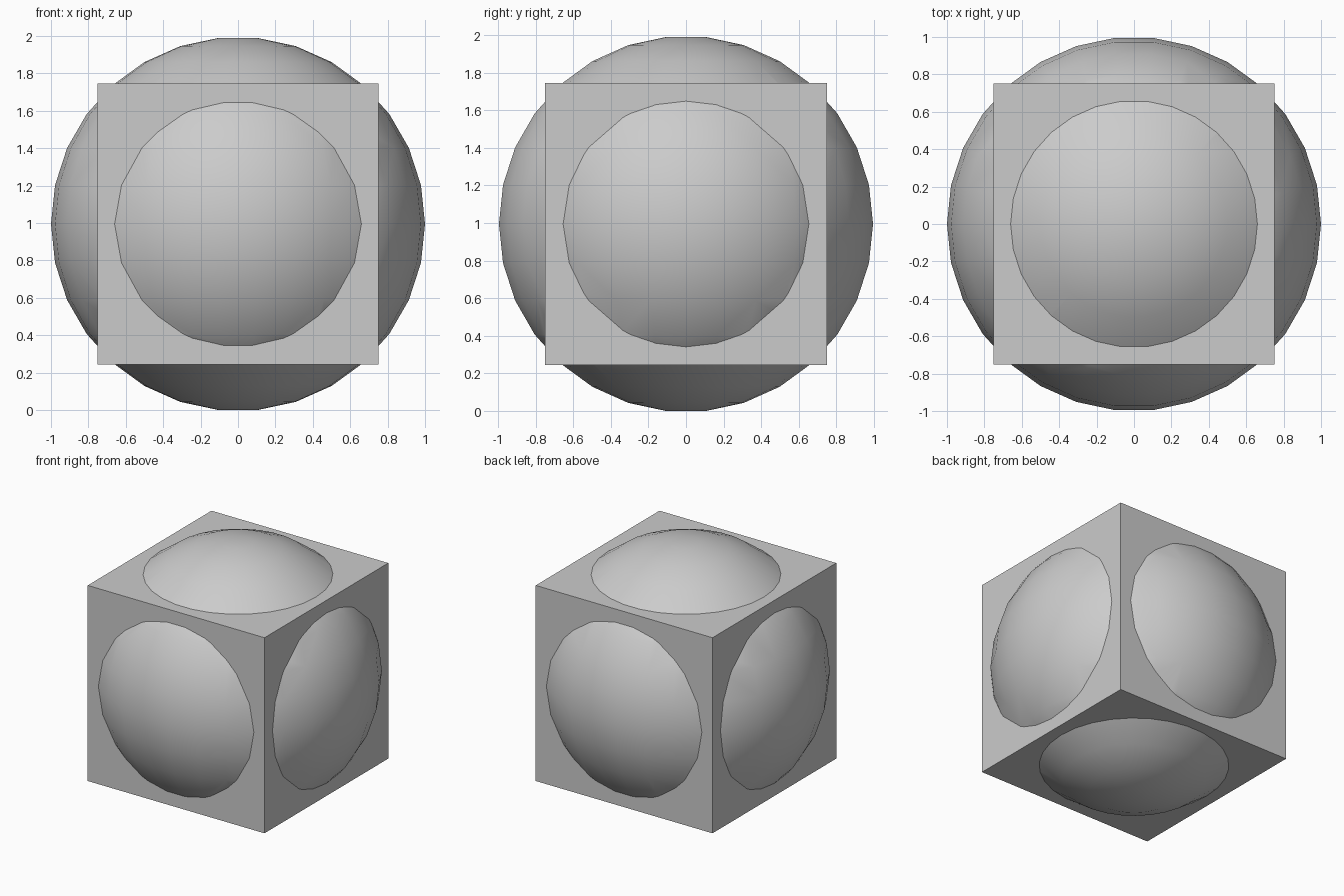
import bpy, bmesh
from math import sin, cos, pi, radians

if "Cube" in bpy.data.objects:
    bpy.data.objects.remove(bpy.data.objects["Cube"], do_unlink=True)

SEGMENTS = 30
RINGS = SEGMENTS // 2
RADIUS = 1.0
CUBE_SIZE = 1.5
CENTRE_Z = RADIUS * cos(pi / SEGMENTS)  # flat cap rests on the floor

grey = bpy.data.materials.new("light_grey")
grey.use_nodes = True
colour = (0.6, 0.6, 0.6, 1.0)
grey.diffuse_color = colour
grey.node_tree.nodes["Principled BSDF"].inputs["Base Color"].default_value = colour


def add_object(name, bm):
    bmesh.ops.recalc_face_normals(bm, faces=bm.faces)
    mesh = bpy.data.meshes.new(name)
    bm.to_mesh(mesh)
    bm.free()
    mesh.materials.append(grey)
    obj = bpy.data.objects.new(name, mesh)
    obj.location.z = CENTRE_Z
    bpy.context.collection.objects.link(obj)
    return obj


# Sphere of stacked rings, offset half a step so both poles are flat caps
bm = bmesh.new()
rings = []
for i in range(RINGS):
    polar = pi * (i + 0.5) / RINGS
    rings.append([bm.verts.new((RADIUS * sin(polar) * cos(2 * pi * j / SEGMENTS),
                                RADIUS * sin(polar) * sin(2 * pi * j / SEGMENTS),
                                RADIUS * cos(polar))) for j in range(SEGMENTS)])
for upper, lower in zip(rings, rings[1:]):
    for j in range(SEGMENTS):
        k = (j + 1) % SEGMENTS
        bm.faces.new((upper[j], lower[j], lower[k], upper[k]))
bm.faces.new(rings[0])
bm.faces.new(rings[-1])
sphere = add_object("sphere", bm)

# Cube whose corners poke out of the sphere
bm = bmesh.new()
bmesh.ops.create_cube(bm, size=CUBE_SIZE)
body = add_object("cube_with_domes", bm)

# Merge both into one solid
union = body.modifiers.new("union", 'BOOLEAN')
union.operation = 'UNION'
union.solver = 'EXACT'
union.object = sphere
bpy.ops.object.select_all(action='DESELECT')
body.select_set(True)
bpy.context.view_layer.objects.active = body
bpy.ops.object.modifier_apply(modifier=union.name)
bpy.data.objects.remove(sphere, do_unlink=True)

# Smooth domes, crisp cube edges and seams
bpy.ops.object.shade_smooth_by_angle(angle=radians(30))
